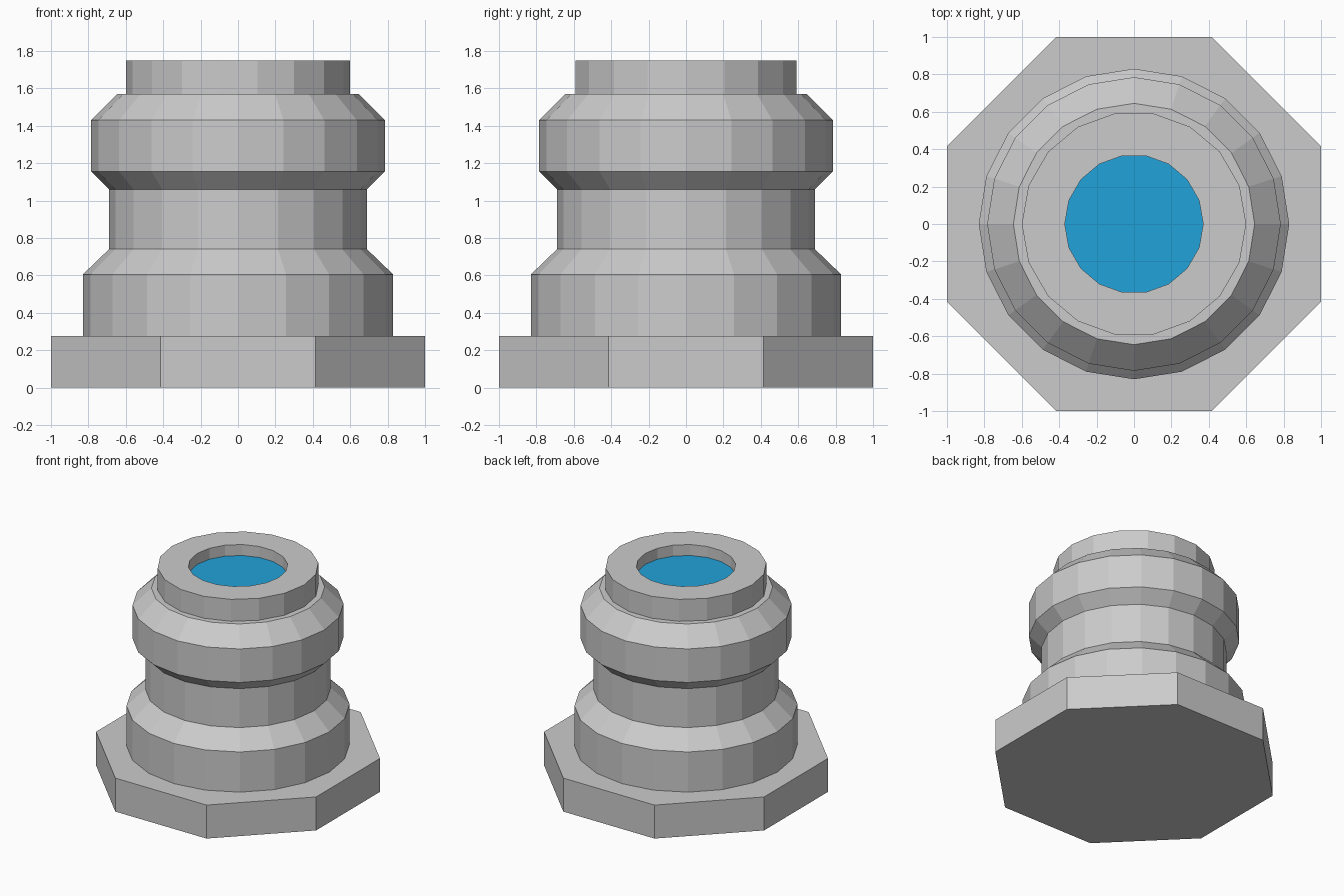
import bpy, bmesh, math

if "Cube" in bpy.data.objects:
    bpy.data.objects.remove(bpy.data.objects["Cube"])


def lathe(name, profile, sides, offset=0.0, cap_start=False, cap_end=False):
    """Revolve (radius, z) points around z into flat facets."""
    bm = bmesh.new()
    rings = []
    for r, z in profile:
        angles = [offset + math.tau * i / sides for i in range(sides)]
        rings.append([bm.verts.new((r * math.cos(a), r * math.sin(a), z)) for a in angles])
    for low, high in zip(rings, rings[1:]):
        for i in range(sides):
            j = (i + 1) % sides
            bm.faces.new((low[i], low[j], high[j], high[i]))
    if cap_start:
        bm.faces.new(rings[0][::-1])
    if cap_end:
        bm.faces.new(rings[-1])
    mesh = bpy.data.meshes.new(name)
    bm.to_mesh(mesh)
    bm.free()
    obj = bpy.data.objects.new(name, mesh)
    bpy.context.collection.objects.link(obj)
    return obj


# Octagonal foot, flat sides one unit from the centre
lathe("base_plate", [(1 / math.cos(math.pi / 8), 0), (1 / math.cos(math.pi / 8), 0.275)],
      8, math.pi / 8, cap_start=True, cap_end=True)

# Stepped 20-sided body with a narrow waist and a chamfered collar
lathe("body", [(0.83, 0.275), (0.83, 0.605), (0.69, 0.74), (0.69, 1.06),
               (0.785, 1.155), (0.785, 1.43), (0.645, 1.57)], 20, cap_end=True)

# 18-sided rim with a shallow bore
lathe("top_rim", [(0.6, 1.57), (0.6, 1.75), (0.37, 1.75), (0.37, 1.66)], 18)

# Blue disc set in the bore
disc = lathe("blue_disc", [(0.37, 1.66)], 18, cap_end=True)
blue = bpy.data.materials.new("blue")
blue.diffuse_color = (0.015, 0.36, 0.70, 1)
blue.use_nodes = True
blue.node_tree.nodes["Principled BSDF"].inputs["Base Color"].default_value = blue.diffuse_color
disc.data.materials.append(blue)
